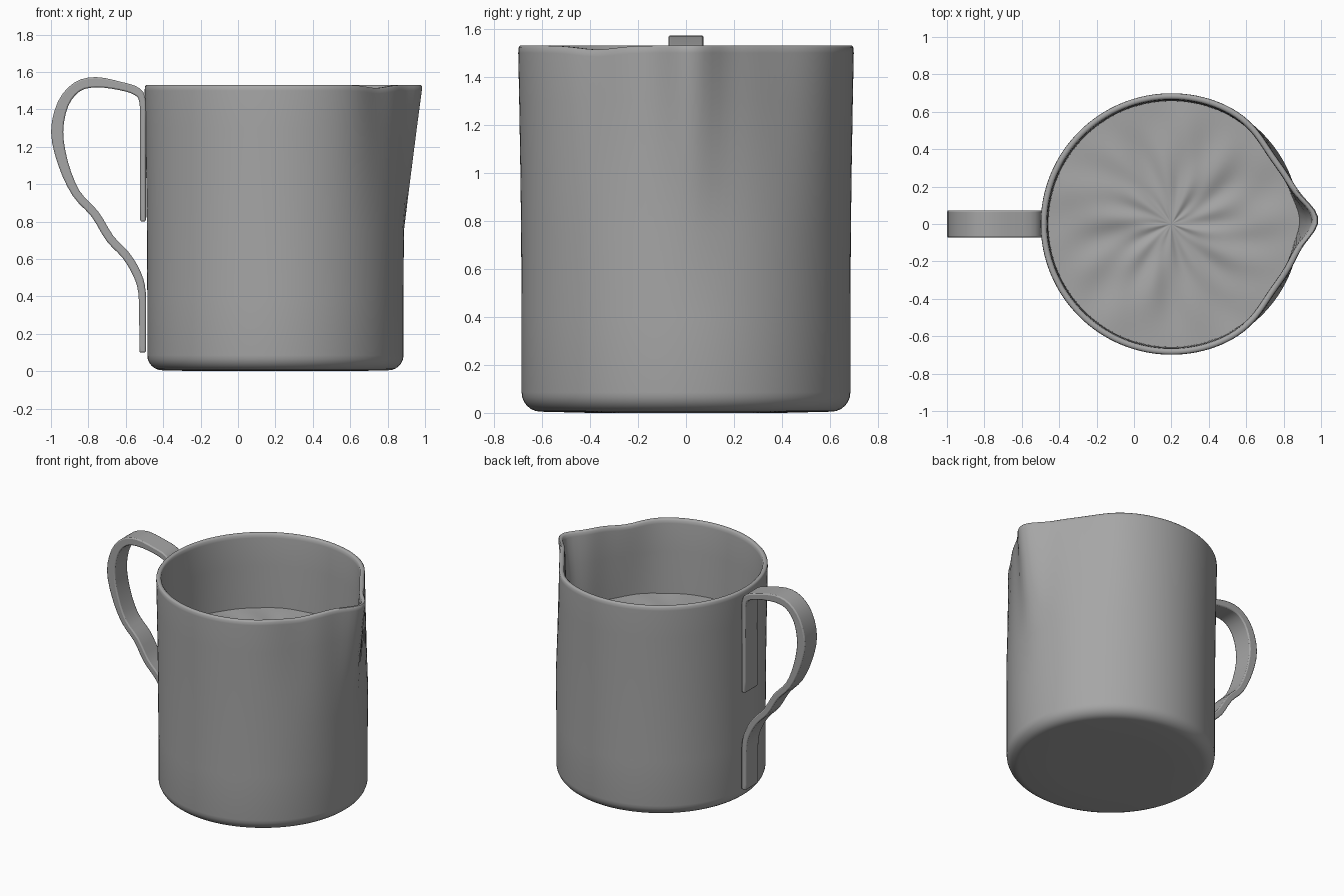
import bpy, bmesh, math
from mathutils import Vector

cube = bpy.data.objects.get("Cube")
if cube:
    bpy.data.objects.remove(cube, do_unlink=True)

CENTRE_X = 0.2
HEIGHT = 1.53
SEGMENTS = 128
MILK_Z = 1.0


def make_material(name, rgb):
    mat = bpy.data.materials.new(name)
    mat.use_nodes = True
    mat.diffuse_color = (*rgb, 1)
    mat.node_tree.nodes["Principled BSDF"].inputs["Base Color"].default_value = (*rgb, 1)
    return mat


def make_object(name, bm, mat, angle):
    bmesh.ops.recalc_face_normals(bm, faces=bm.faces)
    mesh = bpy.data.meshes.new(name)
    bm.to_mesh(mesh)
    bm.free()
    mesh.materials.append(mat)
    obj = bpy.data.objects.new(name, mesh)
    bpy.context.collection.objects.link(obj)
    bpy.ops.object.select_all(action="DESELECT")
    obj.select_set(True)
    bpy.context.view_layer.objects.active = obj
    bpy.ops.object.shade_smooth_by_angle(angle=math.radians(angle))
    return obj


def bridge(bm, a, b):
    n = len(a)
    for i in range(n):
        bm.faces.new((a[i], a[(i + 1) % n], b[(i + 1) % n], b[i]))


def wall_point(angle, radius, z):
    """Round wall that draws out to a pinched spout near the top."""
    w = max(0, (z - 0.75) / (HEIGHT - 0.75))
    spout = 0.09 * math.exp(-((angle - 0.03) / 0.16) ** 2)
    flank = 0.035 * math.exp(-((abs(angle) - 0.6) / 0.28) ** 2)
    r = radius + w * (spout - flank)
    dip = 0.016 * math.exp(-((angle + 0.6) / 0.2) ** 2)
    if z > 1.4:
        z -= dip
    return Vector((CENTRE_X + r * math.cos(angle), r * math.sin(angle), z))


def ring(bm, radius, z):
    angles = [2 * math.pi * i / SEGMENTS - math.pi for i in range(SEGMENTS)]
    return [bm.verts.new(wall_point(a, radius, z)) for a in angles]


steel = make_material("grey steel", (0.38, 0.38, 0.38))

# Jug body: rounded base, outer wall, rolled rim, inner wall and floor
fillet = [(0.605 + 0.08 * math.sin(t), 0.085 - 0.08 * math.cos(t))
          for t in (math.pi / 2 * i / 6 for i in range(7))]
profile = [(0.4, 0.0)] + fillet
profile += [(0.685, 0.4), (0.687, 0.75), (0.69, 1.0), (0.695, 1.3), (0.699, 1.5),
            (0.698, 1.522), (0.691, HEIGHT), (0.675, HEIGHT), (0.667, 1.522),
            (0.664, 1.5), (0.66, 1.3), (0.657, 1.0), (0.655, 0.75), (0.655, 0.1),
            (0.6, 0.04)]
bm = bmesh.new()
rings = [ring(bm, r, z) for r, z in profile]
for a, b in zip(rings, rings[1:]):
    bridge(bm, a, b)
bm.faces.new(rings[0])
bm.faces.new(rings[-1])
make_object("jug_body", bm, steel, 50)

# Milk surface: disc with faint ripples radiating from the middle
bm = bmesh.new()
steps = 16
milk = []
for k in range(1, steps + 1):
    loop = ring(bm, 0.662 * k / steps, MILK_Z)
    for i, v in enumerate(loop):
        a, f = 2 * math.pi * i / SEGMENTS, k / steps
        swirl = math.sin(9 * a + 5 * f) + 0.7 * math.sin(14 * a - 7 * f) + math.sin(4 * a + 3)
        v.co.z += 0.009 * swirl * f * (1.1 - f) * 2
    milk.append(loop)
for a, b in zip(milk, milk[1:]):
    bridge(bm, a, b)
hub = bm.verts.new((CENTRE_X, 0, MILK_Z))
for i in range(SEGMENTS):
    bm.faces.new((hub, milk[0][i], milk[0][(i + 1) % SEGMENTS]))
make_object("milk_surface", bm, steel, 60)

# Handle: flat strap along a looped path of (x, z, thickness)
path = [(-0.508, 0.8, 0.03), (-0.508, 1.1, 0.03), (-0.508, 1.3, 0.03),
        (-0.51, 1.44, 0.035), (-0.54, 1.495, 0.045), (-0.63, 1.525, 0.045),
        (-0.76, 1.545, 0.055), (-0.86, 1.52, 0.055), (-0.935, 1.43, 0.06),
        (-0.967, 1.28, 0.065), (-0.935, 1.11, 0.055), (-0.865, 0.95, 0.045),
        (-0.765, 0.84, 0.045), (-0.685, 0.71, 0.045), (-0.6, 0.62, 0.045),
        (-0.54, 0.52, 0.045), (-0.513, 0.42, 0.04), (-0.51, 0.25, 0.036),
        (-0.51, 0.1, 0.036)]
pts = [Vector(p) for p in path]
padded = [pts[0]] + pts + [pts[-1]]
curve = []
for p0, p1, p2, p3 in zip(padded, padded[1:], padded[2:], padded[3:]):
    for t in (0, 1 / 3, 2 / 3):
        curve.append(p1 + (p2 - p0) * t / 2 + (p0 * 2 - p1 * 5 + p2 * 4 - p3) * t * t / 2
                     + (p1 * 3 - p0 - p2 * 3 + p3) * t ** 3 / 2)
curve.append(pts[-1])

bm = bmesh.new()
sections = []
for i, p in enumerate(curve):
    d = curve[min(i + 1, len(curve) - 1)] - curve[max(i - 1, 0)]
    normal = Vector((-d.y, 0, d.x)).normalized()
    mid = Vector((p.x, 0, p.y))
    sections.append([bm.verts.new(mid + normal * p.z / 2 * s + Vector((0, y, 0)))
                     for s, y in ((-1, -0.073), (-1, 0.073), (1, 0.073), (1, -0.073))])
for a, b in zip(sections, sections[1:]):
    bridge(bm, a, b)
bm.faces.new(sections[0])
bm.faces.new(sections[-1])
handle = make_object("handle", bm, steel, 40)
bevel = handle.modifiers.new("soft_edges", "BEVEL")
bevel.width = 0.008
bevel.segments = 2
bevel.limit_method = "ANGLE"
bevel.angle_limit = math.radians(50)
